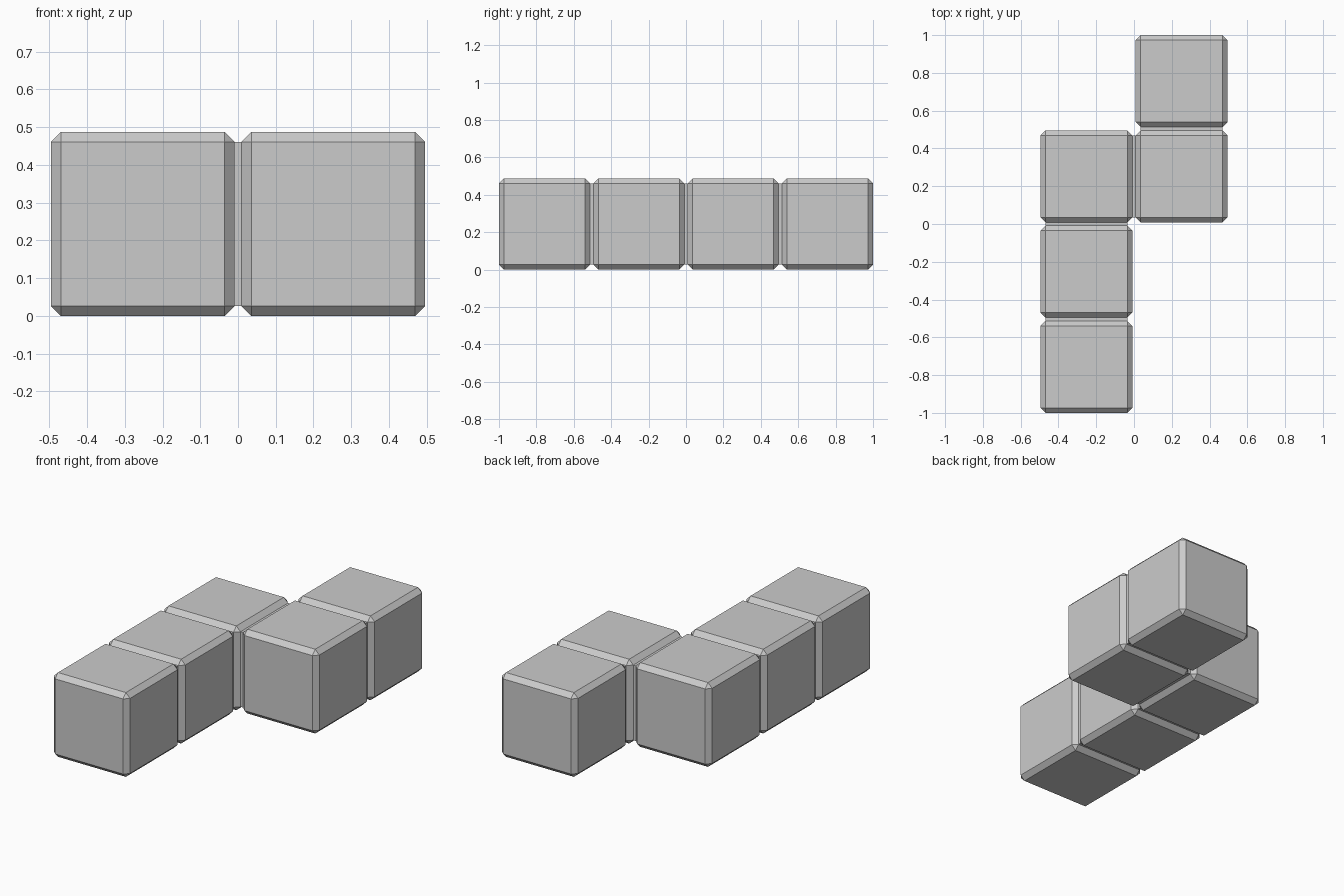
import bpy
import bmesh
from mathutils import Vector, Matrix

cube = bpy.data.objects.get("Cube")
if cube:
    bpy.data.objects.remove(cube, do_unlink=True)

PITCH = 0.5043           # distance between block centres
SIZE = 0.487             # block edge length
BEVEL = 0.0265           # chamfer width
INNER = SIZE - 2 * BEVEL # flat square left on each block side

grey = bpy.data.materials.new("plain grey")
grey.use_nodes = True
colour = (0.6, 0.6, 0.6, 1.0)
grey.diffuse_color = colour
grey.node_tree.nodes["Principled BSDF"].inputs["Base Color"].default_value = colour


def add_box(name, centre, size, bevel=0.0):
    """Flat-shaded box with optional single-step chamfer."""
    bm = bmesh.new()
    bmesh.ops.create_cube(bm, size=1.0, matrix=Matrix.Diagonal((*size, 1.0)))
    if bevel:
        bmesh.ops.bevel(bm, geom=bm.edges[:], offset=bevel, segments=1,
                        affect='EDGES', profile=0.5)
    mesh = bpy.data.meshes.new(name)
    bm.to_mesh(mesh)
    bm.free()
    mesh.materials.append(grey)
    obj = bpy.data.objects.new(name, mesh)
    obj.location = centre
    bpy.context.collection.objects.link(obj)
    return obj


# Zigzag chain of blocks, in half-pitch steps from the centre
cells = [(-1, -3), (-1, -1), (-1, 1), (1, 1), (1, 3)]
centres = [Vector((x * PITCH / 2, y * PITCH / 2, SIZE / 2)) for x, y in cells]

for i, centre in enumerate(centres, 1):
    add_box(f"block_{i}", centre, (SIZE, SIZE, SIZE), BEVEL)

# Recessed connectors filling the gap between neighbouring blocks
for i, (a, b) in enumerate(zip(centres, centres[1:]), 1):
    gap = PITCH - SIZE + 0.002
    along_x = abs(b.x - a.x) > abs(b.y - a.y)
    size = (gap, INNER, INNER) if along_x else (INNER, gap, INNER)
    add_box(f"connector_{i}", (a + b) / 2, size)
